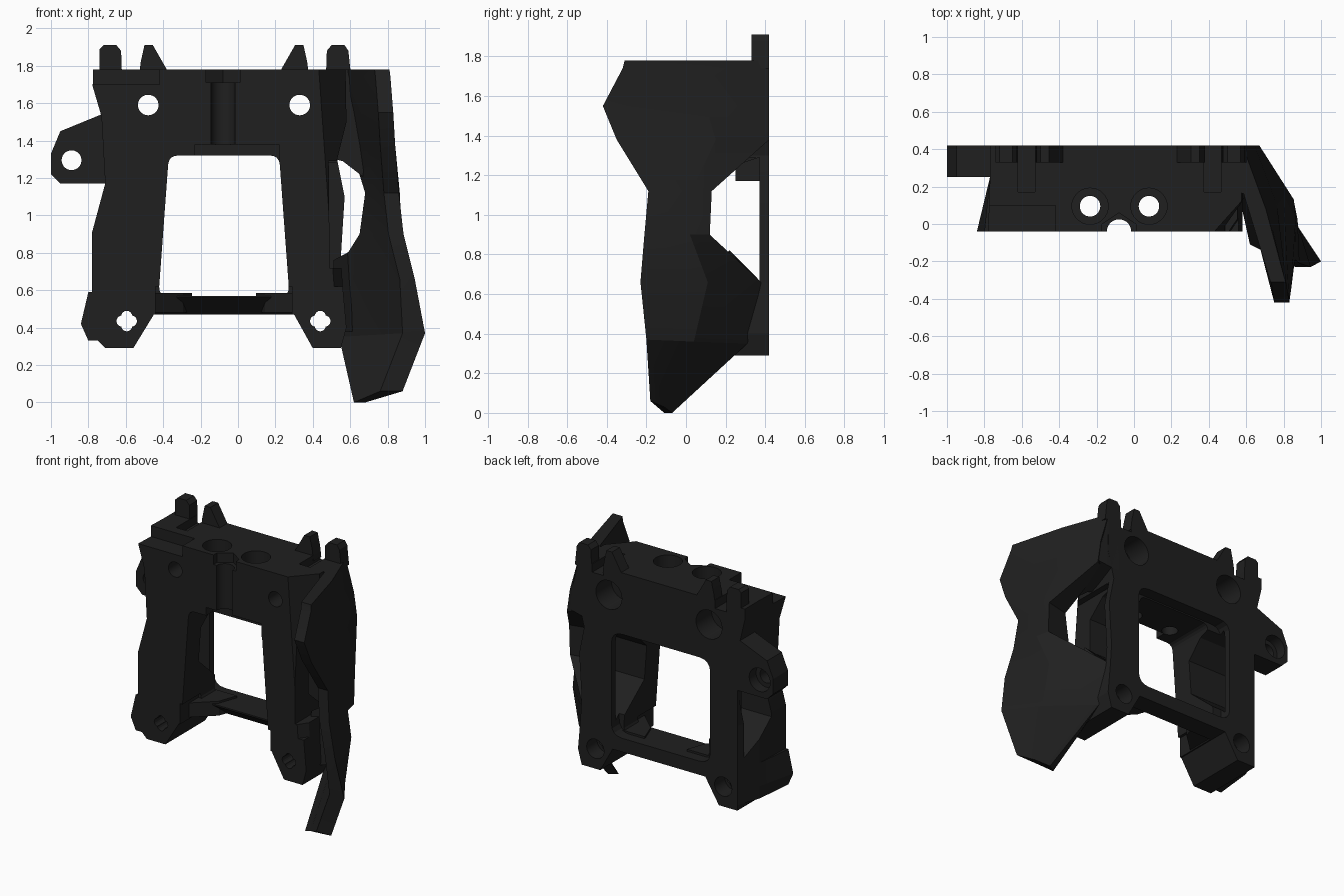
import bpy, bmesh, math
from mathutils import Vector

charcoal = bpy.data.materials.new("charcoal plastic")
charcoal.diffuse_color = (0.014, 0.014, 0.014, 1)


def loft(name, rings):
    """Closed solid through a list of equal-length point rings."""
    bm = bmesh.new()
    vs = [[bm.verts.new(p) for p in r] for r in rings]
    n = len(rings[0])
    for a, b in zip(vs, vs[1:]):
        for i in range(n):
            j = (i + 1) % n
            bm.faces.new((a[i], a[j], b[j], b[i]))
    bm.faces.new(vs[0][::-1])
    bm.faces.new(vs[-1])
    bmesh.ops.recalc_face_normals(bm, faces=bm.faces)
    me = bpy.data.meshes.new(name)
    bm.to_mesh(me)
    bm.free()
    me.materials.append(charcoal)
    ob = bpy.data.objects.new(name, me)
    bpy.context.collection.objects.link(ob)
    return ob


def prism(name, pts, a, b, axis="y"):
    """Extrude a 2D outline along one axis from a to b."""
    put = {"x": lambda p, t: (t, p[0], p[1]),
           "y": lambda p, t: (p[0], t, p[1]),
           "z": lambda p, t: (p[0], p[1], t)}[axis]
    return loft(name, [[put(p, t) for p in pts] for t in (a, b)])


def box(name, x0, x1, y0, y1, z0, z1):
    return prism(name, [(x0, z0), (x1, z0), (x1, z1), (x0, z1)], y0, y1)


def hole(u, v, r, a, b, axis="y", n=32):
    pts = [(u + r * math.cos(math.tau * i / n), v + r * math.sin(math.tau * i / n)) for i in range(n)]
    return prism("hole_cutter", pts, a, b, axis)


def rounded(pts, r, steps=4):
    """Round the corners of an outline."""
    out = []
    for i, p in enumerate(pts):
        p = Vector(p)
        a = p + (Vector(pts[i - 1]) - p).normalized() * r
        b = p + (Vector(pts[(i + 1) % len(pts)]) - p).normalized() * r
        for k in range(steps + 1):
            t = k / steps
            out.append(a * (1 - t) ** 2 + p * 2 * t * (1 - t) + b * t * t)
    return out


def cut(ob, cutters):
    """Subtract the cutters, then remove them."""
    for c in cutters:
        m = ob.modifiers.new("cut", "BOOLEAN")
        m.operation, m.solver, m.object = "DIFFERENCE", "EXACT", c
    dg = bpy.context.evaluated_depsgraph_get()
    me = bpy.data.meshes.new_from_object(ob.evaluated_get(dg))
    ob.modifiers.clear()
    ob.data = me
    for c in cutters:
        bpy.data.objects.remove(c)


# Main frame: outline tapers inward to the back on the left side
outline = [(-0.78, 1.78), (-0.78, 1.70), (-0.73, 1.53), (-0.71, 1.17), (-0.78, 0.91),
           (-0.78, 0.59), (-0.80, 0.59), (-0.84, 0.42), (-0.80, 0.33), (-0.75, 0.33),
           (-0.71, 0.29), (-0.56, 0.29), (-0.45, 0.47), (0.30, 0.47), (0.40, 0.29),
           (0.55, 0.29), (0.58, 0.40), (0.56, 0.62), (0.55, 0.78), (0.57, 1.10),
           (0.53, 1.30), (0.58, 1.50), (0.575, 1.78)]
frame = loft("frame", [
    [(x, -0.04, z) for x, z in outline],
    [(max(x, -0.77), 0.25, z) for x, z in outline],
    [(max(x, -0.77 if z > 1.2 else -0.71), 0.42, z) for x, z in outline]])
cutters = [
    # tapered window in front, wider rounded window in the back plate
    prism("window_cutter", rounded([(-0.37, 1.32), (0.22, 1.32), (0.275, 0.57), (-0.425, 0.57)], 0.05), -0.2, 0.6),
    prism("back_window_cutter", rounded([(-0.49, 1.33), (0.31, 1.33), (0.31, 0.57), (-0.49, 0.57)], 0.09), 0.33, 0.6),
    prism("upper_lip_cutter", [(-0.23, 1.38), (0.22, 1.38), (0.22, 1.25), (-0.23, 1.25)], -0.2, 0.04),
    # open space in front of the lower crossbar, with a sloped underside
    prism("lower_cutter", [(-0.2, 0.62), (0.17, 0.62), (0.17, 0.56), (0.31, 0.44), (-0.2, 0.40)], -0.44, 0.29, "x"),
    # gap between front legs and thin back plate
    prism("leg_gap_cutter", [(0.12, 0.88), (0.37, 0.66), (0.37, 1.29), (0.25, 1.25), (0.12, 1.13)], -1.2, 1.2, "x"),
    # outer side of the right front leg
    prism("right_leg_cutter", [(0.485, 1.29), (0.49, 0.72), (0.80, 0.72), (0.80, 1.29)], -0.2, 0.35),
    # front right chamfer
    loft("chamfer_cutter", [
        [(0.50, -0.06, 0.62), (0.72, -0.06, 0.62), (0.72, 0.26, 0.62)],
        [(0.41, -0.06, 1.90), (0.75, -0.06, 1.90), (0.75, 0.32, 1.90)]]),
    # front left top step and central groove
    box("step_cutter", -0.95, -0.42, -0.2, 0.10, 1.70, 2.0),
    hole(-0.08, -0.04, 0.065, 1.2, 2.0, "z"),
    prism("groove_top_cutter", [(-0.17, -0.2), (0.01, -0.2), (0.01, 0.0), (-0.08, 0.06), (-0.17, 0.0)], 1.71, 2.0, "z")]
# vertical holes with counterbores
for x in (-0.235, 0.08):
    cutters += [hole(x, 0.095, 0.055, 1.1, 2.0, "z"), hole(x, 0.095, 0.097, 1.68, 2.0, "z")]
# front-to-back screw holes with counterbores behind
for x in (-0.48, 0.33):
    cutters += [hole(x, 1.59, 0.055, -0.2, 0.6), hole(x, 1.59, 0.105, 0.24, 0.6)]
# lower four-lobed screw holes
for x in (-0.595, 0.44):
    cutters += [hole(x + dx, 0.435 + dz, 0.03, -0.2, 0.6, n=16)
                for dx, dz in ((0.025, 0), (-0.025, 0), (0, 0.025), (0, -0.025))]
    cutters.append(hole(x, 0.435, 0.07, 0.3, 0.6))
# clip slots in the top
for x in (-0.575, 0.42):
    cutters.append(box("slot_cutter", x - 0.045, x + 0.045, 0.17, 0.6, 1.72, 2.0))
cut(frame, cutters)

# Gussets where the crossbar meets the feet
for s, name in ((-1, "left_gusset"), (1, "right_gusset")):
    prism(name, [(-0.075 + s * x, y) for x, y in ((0.37, 0.06), (0.37, 0.34), (0.17, 0.34), (0.22, 0.20))],
          0.48, 0.585, "z")

# Side ear with screw hole
ear = prism("side_ear", [(-0.70, 1.55), (-0.73, 1.54), (-0.95, 1.45), (-1.0, 1.33), (-1.0, 1.22),
                         (-0.95, 1.17), (-0.66, 1.17)], 0.25, 0.42)
cut(ear, [hole(-0.89, 1.295, 0.053, 0.1, 0.6), hole(-0.89, 1.295, 0.085, 0.34, 0.6)])

# Top clip tabs: upright outer tab and sloped inner tab on each side
outer_tab = [(-0.74, 1.74), (-0.74, 1.89), (-0.72, 1.91), (-0.65, 1.91), (-0.625, 1.88), (-0.62, 1.74)]
inner_tab = [(-0.53, 1.74), (-0.52, 1.82), (-0.50, 1.91), (-0.455, 1.91), (-0.375, 1.77), (-0.375, 1.74)]
right_outer = [(0.47, 1.74), (0.475, 1.88), (0.50, 1.91), (0.57, 1.91), (0.59, 1.88), (0.605, 1.74)]
prism("left_outer_tab", outer_tab, 0.33, 0.42)
prism("left_inner_tab", inner_tab, 0.33, 0.42)
prism("right_outer_tab", right_outer, 0.33, 0.42)
prism("right_inner_tab", [(-0.15 - x, z) for x, z in inner_tab], 0.33, 0.42)

# Curved side shield: z, tilt, then back, middle, front edge and inner back edge (x, y)
rows = [(0.00, 0.03, 0.68, -0.07, 0.78, -0.11, 0.88, -0.18, 0.62, -0.11),
        (0.35, 0.01, 0.57, 0.31, 0.84, 0.04, 1.00, -0.20, 0.54, 0.25),
        (0.66, 0, 0.56, 0.38, 0.84, 0.11, 0.945, -0.23, 0.50, 0.32),
        (0.90, 0, 0.855, 0.12, 0.875, 0.02, 0.885, -0.21, 0.65, 0.09),
        (1.12, 0, 0.855, 0.13, 0.865, 0.03, 0.86, -0.19, 0.68, 0.09),
        (1.38, 0, 0.67, 0.42, 0.80, 0.15, 0.84, -0.35, 0.60, 0.38),
        (1.55, 0, 0.645, 0.42, 0.765, 0.10, 0.83, -0.42, 0.57, 0.38),
        (1.74, 0, 0.59, 0.42, 0.715, 0.08, 0.815, -0.32, 0.53, 0.38),
        (1.78, 0, 0.58, 0.42, 0.705, 0.08, 0.81, -0.31, 0.52, 0.38)]
rings = []
for z, t, bx, by, mx, my, fx, fy, ix, iy in rows:
    jx = fx - (0.12 if z < 0.5 else 0.08)
    rings.append([(bx, by, z), (mx, my, z + t), (fx, fy, z + 2 * t), (jx, fy, z + 2 * t),
                  (min((ix + jx) / 2, mx - 0.05), (iy + fy) / 2, z + t), (ix, iy, z)])
loft("side_shield", rings)

# Webs joining the shield to the frame, with a sloped underside above the side gap
loft("upper_shield_web", [
    [(0.48, 0.42, 1.38), (0.48, 0.20, 1.31), (0.48, 0.18, 1.78), (0.48, 0.42, 1.78)],
    [(0.56, 0.42, 1.38), (0.56, 0.18, 1.29), (0.56, 0.17, 1.78), (0.56, 0.42, 1.78)],
    [(0.67, 0.41, 1.40), (0.69, 0.14, 1.19), (0.62, 0.15, 1.78), (0.575, 0.42, 1.78)]])
loft("lower_shield_web", [
    [(0.51, 0.36, 0.38), (0.59, 0.28, 0.38), (0.64, 0.18, 0.38), (0.51, 0.07, 0.38)],
    [(0.51, 0.36, 0.68), (0.56, 0.34, 0.68), (0.62, 0.22, 0.82), (0.51, 0.12, 0.76)]])

# Smooth only the round holes
for ob in bpy.context.scene.objects:
    ob.select_set(True)
bpy.context.view_layer.objects.active = frame
bpy.ops.object.shade_smooth_by_angle(angle=math.radians(15))
